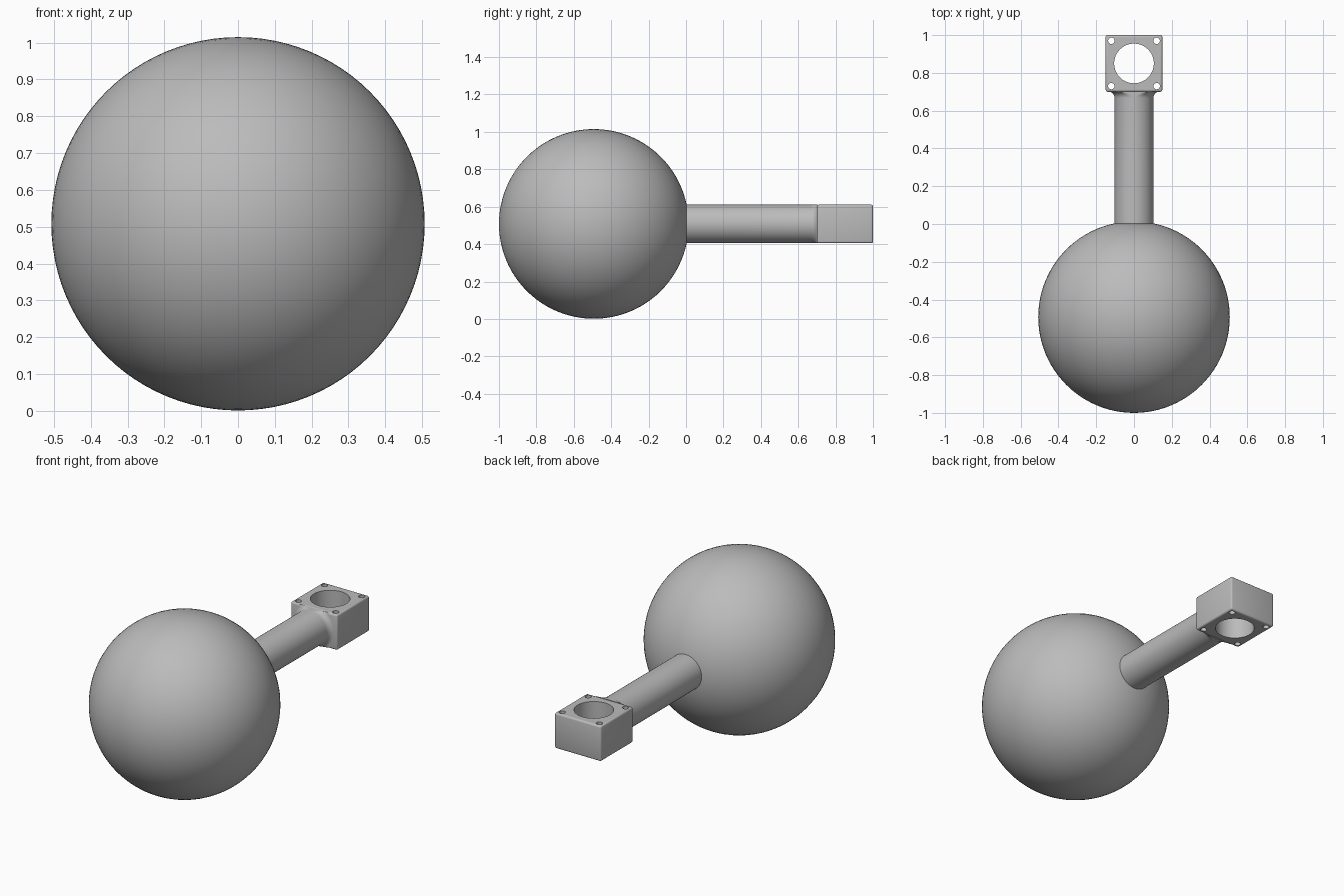
import bpy, bmesh, math
from mathutils import Matrix, Vector

if "Cube" in bpy.data.objects:
    bpy.data.objects.remove(bpy.data.objects["Cube"])

ZC = 0.508           # height of the main axis
BALL_Y, BALL_R = -0.493, 0.507
ROD_R = 0.103
BLOCK_Y, HALF = 0.85, 0.15

grey = bpy.data.materials.new("plain grey")
grey.diffuse_color = (0.5, 0.5, 0.5, 1)
grey.use_nodes = True
grey.node_tree.nodes["Principled BSDF"].inputs["Base Color"].default_value = grey.diffuse_color


def make(name, bm, angle=35):
    """Turn a bmesh into a named, smooth shaded grey object."""
    bmesh.ops.recalc_face_normals(bm, faces=bm.faces)
    mesh = bpy.data.meshes.new(name)
    bm.to_mesh(mesh)
    bm.free()
    mesh.materials.append(grey)
    ob = bpy.data.objects.new(name, mesh)
    bpy.context.collection.objects.link(ob)
    bpy.ops.object.select_all(action='DESELECT')
    ob.select_set(True)
    bpy.context.view_layer.objects.active = ob
    bpy.ops.object.shade_smooth_by_angle(angle=math.radians(angle))
    return ob


# Ball, poles along the rod axis
bm = bmesh.new()
bmesh.ops.create_uvsphere(bm, u_segments=96, v_segments=48, radius=BALL_R,
                          matrix=Matrix.Translation((0, BALL_Y, ZC)) @ Matrix.Rotation(math.pi / 2, 4, 'X'))
make("ball", bm)

# Rod with a concave flare where it meets the block, trimmed to the block height
FR = 0.035
profile = [(ROD_R, -0.05), (ROD_R, 0.3)]
for i in range(9):
    a = math.radians(90 * i / 8)
    profile.append((ROD_R + FR * (1 - math.cos(a)), 0.702 - FR + FR * math.sin(a)))
bm = bmesh.new()
N = 64
rings = []
for r, y in profile:
    ring = []
    for k in range(N):
        t = 2 * math.pi * k / N
        z = max(-ROD_R, min(ROD_R, r * math.sin(t)))
        ring.append(bm.verts.new((r * math.cos(t), y, ZC + z)))
    rings.append(ring)
for a, b in zip(rings, rings[1:]):
    for k in range(N):
        bm.faces.new((a[k], a[(k + 1) % N], b[(k + 1) % N], b[k]))
bm.faces.new(rings[0])
bm.faces.new(rings[-1])
make("rod", bm)

# Block with softened edges
bm = bmesh.new()
bmesh.ops.create_cube(bm, size=1, matrix=Matrix.Translation((0, BLOCK_Y, ZC))
                      @ Matrix.Diagonal((2 * HALF, 2 * HALF, 2 * ROD_R, 1)))
bmesh.ops.bevel(bm, geom=bm.edges[:], offset=0.01, segments=3, profile=0.5, affect='EDGES')
block = make("mounting_block", bm)

# Bore and four screw holes, cut through from top to bottom
bm = bmesh.new()
holes = [(0, 0, 0.105, 64)] + [(sx * 0.12, sy * 0.12, 0.017, 24) for sx in (-1, 1) for sy in (-1, 1)]
for x, y, r, n in holes:
    bmesh.ops.create_cone(bm, cap_ends=True, segments=n, radius1=r, radius2=r, depth=0.5,
                          matrix=Matrix.Translation((x, BLOCK_Y + y, ZC)))
cutter = make("hole_cutter", bm)
cut = block.modifiers.new("holes", 'BOOLEAN')
cut.operation, cut.solver, cut.object = 'DIFFERENCE', 'EXACT', cutter
bpy.ops.object.select_all(action='DESELECT')
block.select_set(True)
bpy.context.view_layer.objects.active = block
bpy.ops.object.modifier_apply(modifier=cut.name)
bpy.data.objects.remove(cutter)
bpy.ops.object.shade_smooth_by_angle(angle=math.radians(35))
